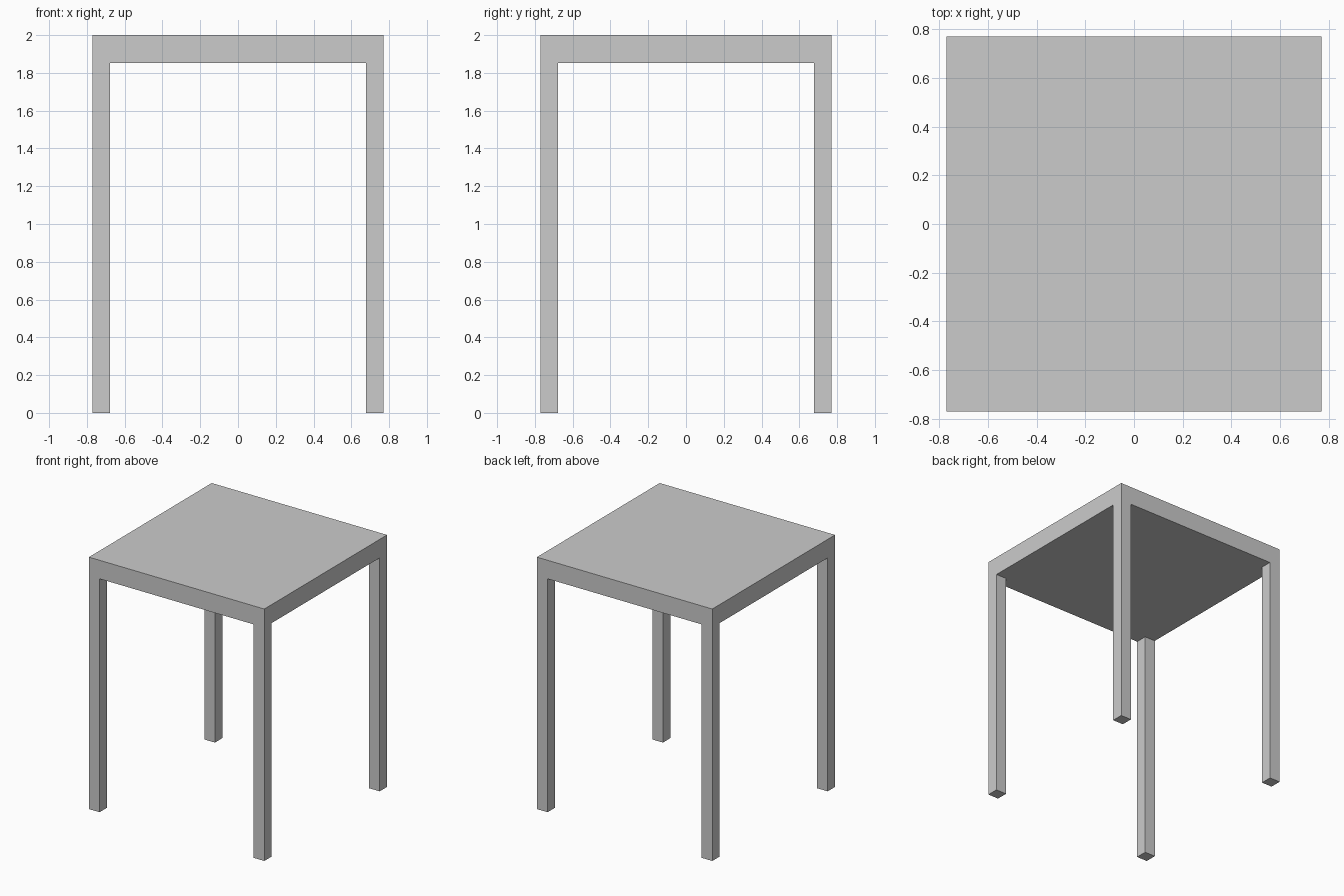
import bpy

if "Cube" in bpy.data.objects:
    bpy.data.objects.remove(bpy.data.objects["Cube"])

HALF = 0.77      # half width of the square top
LEG = 0.093      # leg thickness
UNDER = 1.853    # height of the underside of the top
HEIGHT = 2.0


def box(name, lo, hi):
    size = [b - a for a, b in zip(lo, hi)]
    mid = [(a + b) / 2 for a, b in zip(lo, hi)]
    bpy.ops.mesh.primitive_cube_add(size=1, location=mid)
    ob = bpy.context.object
    ob.name = name
    ob.scale = size
    bpy.ops.object.transform_apply(location=False, rotation=False, scale=True)
    return ob


# Thick square top
box("table_top", (-HALF, -HALF, UNDER), (HALF, HALF, HEIGHT))

# Four square legs flush with the corners
for side, sx in (("left", -1), ("right", 1)):
    for end, sy in (("front", -1), ("back", 1)):
        c = HALF - LEG / 2
        x, y, h = sx * c, sy * c, LEG / 2
        box(f"{end}_{side}_leg", (x - h, y - h, 0), (x + h, y + h, UNDER))
